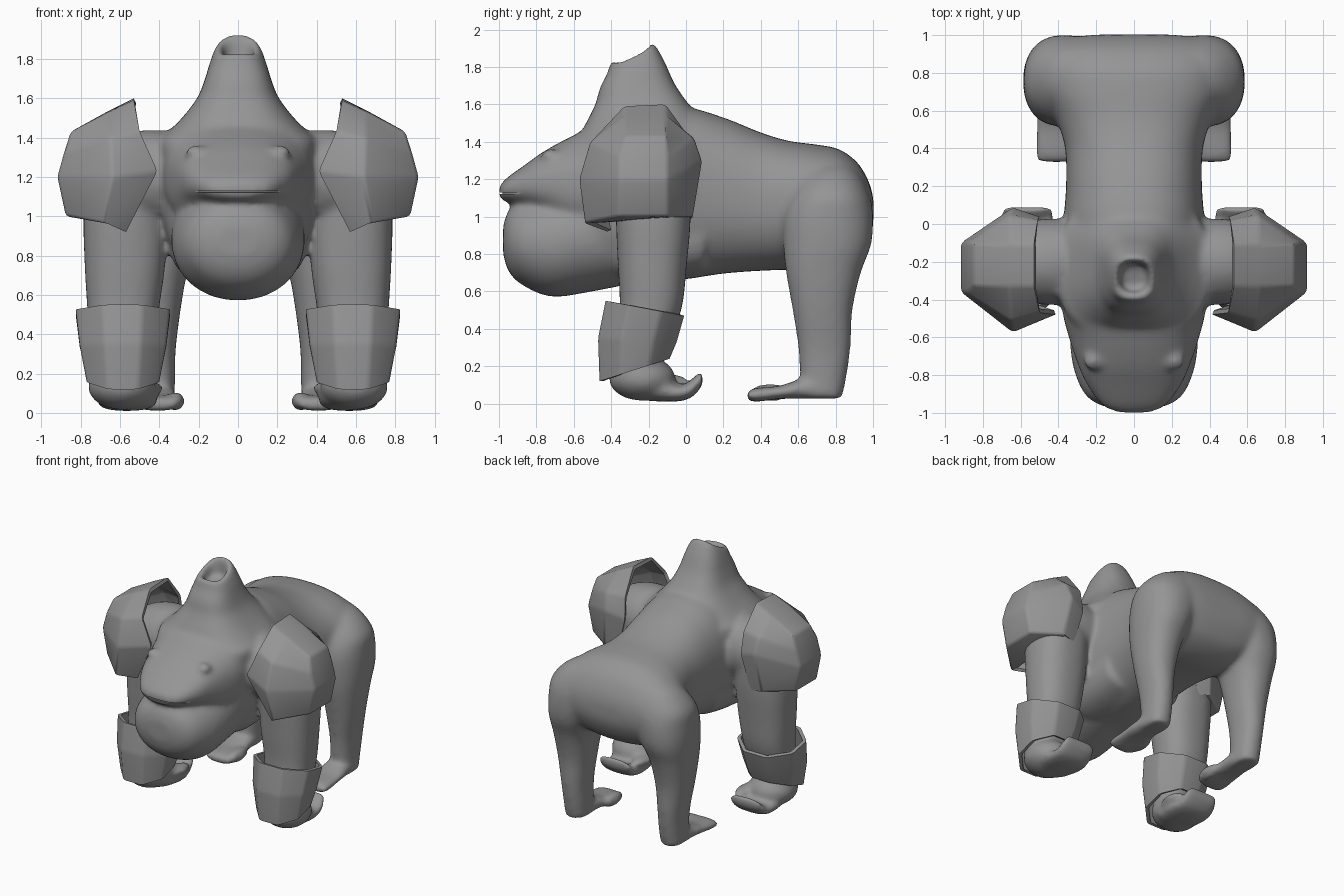
import bpy, bmesh, math
from mathutils import Vector, Matrix

if "Cube" in bpy.data.objects:
    bpy.data.objects.remove(bpy.data.objects["Cube"])

GREY = bpy.data.materials.new("plain_grey")
GREY.diffuse_color = (0.3, 0.3, 0.3, 1)
GREY.use_nodes = True
GREY.node_tree.nodes["Principled BSDF"].inputs["Base Color"].default_value = GREY.diffuse_color


def add_object(name, bm):
    bmesh.ops.recalc_face_normals(bm, faces=bm.faces)
    me = bpy.data.meshes.new(name)
    bm.to_mesh(me)
    bm.free()
    me.materials.append(GREY)
    ob = bpy.data.objects.new(name, me)
    bpy.context.collection.objects.link(ob)
    return ob


def refine(rows, k=5):
    """Catmull-Rom interpolation of section parameters."""
    out = []
    for i in range(len(rows) - 1):
        a, b, c, d = (rows[max(0, min(len(rows) - 1, i + j))] for j in (-1, 0, 1, 2))
        for s in range(k):
            t = s / k
            out.append([0.5 * (2*q + (r - p)*t + (2*p - 5*q + 4*r - s2)*t*t
                               + (3*q - p - 3*r + s2)*t**3)
                        for p, q, r, s2 in zip(a, b, c, d)])
    return out + [list(rows[-1])]


def skin(bm, rings, caps=True):
    vs = [[bm.verts.new(p) for p in r] for r in rings]
    n = len(vs[0])
    for a, b in zip(vs, vs[1:]):
        for i in range(n):
            bm.faces.new((a[i], a[(i+1) % n], b[(i+1) % n], b[i]))
    if caps:
        bm.faces.new(vs[0][::-1])
        bm.faces.new(vs[-1])
    return vs


def curve_pts(hu, hv, n, p):
    pts = []
    for i in range(n):
        c, s = math.cos(2*math.pi*i/n), math.sin(2*math.pi*i/n)
        pts.append((hu*math.copysign(abs(c)**(2/p), c), hv*math.copysign(abs(s)**(2/p), s)))
    return pts


def loft_y(bm, rows, x=0, n=48, p=2.4):
    """Rows: y, bottom z, top z, half width."""
    skin(bm, [[(x + u, y, (lo + hi)/2 + v) for u, v in curve_pts(w, (hi - lo)/2, n, p)]
              for y, lo, hi, w in refine(rows)])


def loft_z(bm, rows, side=1, n=48, p=2.4, sag=0):
    """Rows: z, x, y, half width, half depth, tilt."""
    skin(bm, [[(side*(x + u), y + v, z + t*v - sag*t*u*u) for u, v in curve_pts(hx, hy, n, p)]
              for z, x, y, hx, hy, t in refine(rows)])


def blob(bm, loc, size):
    bmesh.ops.create_uvsphere(bm, u_segments=32, v_segments=16, radius=1,
                              matrix=Matrix.Translation(loc) @ Matrix.Diagonal((*size, 1)))


body = bmesh.new()
# torso and rump
loft_y(body, [(-.6, .76, 1.3, .29), (-.45, .65, 1.45, .365), (-.2, .65, 1.52, .385),
              (0, .665, 1.58, .375), (.2, .695, 1.53, .36), (.4, .71, 1.45, .365),
              (.55, .715, 1.405, .41), (.7, .715, 1.385, .48), (.82, .74, 1.36, .49),
              (.92, .80, 1.285, .46), (.98, .90, 1.18, .37), (1.003, .98, 1.09, .2)], p=2.3)
# broad chest behind the jaw
loft_y(body, [(-.38, .67, 1.2, .33), (-.3, .65, 1.2, .35), (-.1, .665, 1.2, .35),
              (.1, .70, 1.2, .34)], p=3)
# upper face
loft_y(body, [(-1.0, 1.10, 1.16, .08), (-.96, 1.08, 1.205, .17), (-.85, 1.05, 1.285, .25),
              (-.75, 1.0, 1.355, .295), (-.6, .9, 1.435, .345), (-.45, .9, 1.5, .38),
              (-.2, .9, 1.5, .39)])
# heavy lower jaw
loft_y(body, [(-.978, .80, .95, .10), (-.95, .71, 1.03, .20), (-.88, .637, 1.09, .275),
              (-.72, .572, 1.14, .33), (-.5, .60, 1.2, .34), (-.2, .66, 1.2, .33)], p=2.05)
# tall crest with an open hollow at its tip
loft_z(body, [(1.2, 0, -.25, .37, .45, 0), (1.37, 0, -.235, .405, .38, 0),
              (1.43, 0, -.225, .355, .345, 0),
              (1.5, 0, -.22, .285, .315, 0), (1.6, 0, -.235, .208, .25, 0),
              (1.7, 0, -.26, .170, .20, .05), (1.8, 0, -.267, .143, .152, .2),
              (1.878, 0, -.29, .112, .115, .46), (1.862, 0, -.285, .08, .085, .45),
              (1.77, 0, -.28, .068, .072, .3)], p=2.7, sag=5)
for s in (1, -1):
    # brow bump and shoulder
    blob(body, (s*.215, -.725, 1.325), (.055, .05, .037))
    blob(body, (s*.44, -.2, 1.2), (.33, .23, .24))
    # arm
    loft_z(body, [(1.35, .5, -.2, .14, .13, 0), (1.2, .55, -.18, .21, .19, 0),
                  (1.0, .57, -.175, .215, .2, 0), (.75, .575, -.18, .205, .185, 0),
                  (.5, .585, -.19, .18, .165, 0), (.3, .59, -.25, .165, .14, 0),
                  (.15, .59, -.27, .15, .115, 0)], s)
    # curled hand and fingers
    blob(body, (s*.59, -.235, .135), (.175, .18, .12))
    loft_y(body, [(-.25, .02, .16, .14), (-.12, .01, .12, .155), (-.02, .015, .10, .15),
                  (.04, .04, .14, .145), (.09, .10, .185, .13)], s*.565)
    blob(body, (s*.44, -.10, .125), (.06, .11, .035))
    # leg
    loft_z(body, [(1.30, .20, .78, .10, .06, 0), (1.24, .25, .78, .20, .14, 0),
                  (1.12, .31, .77, .255, .21, 0),
                  (1.0, .36, .76, .225, .24, 0), (.85, .395, .755, .19, .235, 0),
                  (.7, .415, .735, .155, .20, 0), (.5, .42, .73, .125, .16, 0),
                  (.3, .415, .74, .097, .14, 0), (.15, .41, .735, .09, .125, 0),
                  (.03, .41, .73, .085, .105, 0)], s, p=2.25)
    # foot with inner toe
    loft_y(body, [(.325, .015, .07, .10), (.38, .01, .085, .115), (.5, .025, .095, .11),
                  (.62, .025, .13, .10), (.8, .025, .12, .08)], s*.41)
    blob(body, (s*.315, .45, .06), (.045, .11, .05))
body = add_object("body", body)
rm = body.modifiers.new("merge", 'REMESH')
rm.mode = 'VOXEL'
rm.voxel_size = .016
rm.use_smooth_shade = True
sm = body.modifiers.new("soften", 'SMOOTH')
sm.factor = .5
sm.iterations = 18

# shallow mouth groove following the lip
bm = bmesh.new()
lip = []
for i in range(25):
    t = math.radians(-64 + 128*i/24)
    lip.append([(.30*f*math.sin(t), -.72 - .28*f*math.cos(t), z)
                for f, z in ((.93, 1.122), (1.15, 1.120), (1.15, 1.130), (.93, 1.128))])
skin(bm, lip)
slit = add_object("mouth_cutter", bm)
slit.hide_render = True
slit.hide_viewport = True
cut = body.modifiers.new("mouth", 'BOOLEAN')
cut.operation = 'DIFFERENCE'
cut.object = slit


def armour(name, bm):
    """Thick shell with softened facets, mirrored to the other side."""
    ob = add_object(name, bm)
    be = ob.modifiers.new("soft_edges", 'BEVEL')
    be.width = .018
    be.segments = 2
    be.limit_method = 'ANGLE'
    be.angle_limit = math.radians(8)
    so = ob.modifiers.new("thickness", 'SOLIDIFY')
    so.thickness = .025
    so.offset = -1
    mi = ob.modifiers.new("mirror", 'MIRROR')
    mi.use_axis = (True, False, False)
    bpy.ops.object.select_all(action='DESELECT')
    bpy.context.view_layer.objects.active = ob
    ob.select_set(True)
    bpy.ops.object.convert(target='MESH')
    bpy.ops.object.shade_smooth_by_angle(angle=math.radians(40))


# shoulder pads: rim, widest ring, outer ring; each runs top, front, bottom, back
rim = [(.53, -.11, 1.6), (.53, -.33, 1.59), (.50, -.47, 1.43), (.41, -.48, 1.23),
       (.57, -.42, .92), (.57, .02, .98), (.50, .04, 1.25), (.51, .02, 1.42)]
wide = [(.66, -.11, 1.535), (.66, -.33, 1.53), (.65, -.515, 1.40), (.64, -.575, 1.2),
        (.68, -.545, .965), (.68, .04, 1.0), (.64, .09, 1.3), (.66, .045, 1.42)]
outer = [(.85, -.1, 1.43), (.85, -.33, 1.43), (.885, -.36, 1.32), (.918, -.36, 1.2),
         (.875, -.36, 1.0), (.875, -.1, 1.0), (.918, -.1, 1.2), (.885, -.1, 1.32)]
bm = bmesh.new()
v = skin(bm, [rim, wide, outer], caps=False)[2]
for q in ((0, 1, 2, 7), (7, 2, 3, 6), (6, 3, 4, 5)):
    bm.faces.new([v[i] for i in q])
# the underside stays open around the arm
bm.faces.ensure_lookup_table()
bmesh.ops.delete(bm, geom=[bm.faces[4]], context='FACES_ONLY')
armour("shoulder_pad", bm)

# wrist guards: eight-sided sleeves with sloping rims
bm = bmesh.new()
rings = []
for z, y, hx, hy, tilt in ((.51, -.22, .24, .21, -.19), (.34, -.26, .22, .21, -.05),
                           (.18, -.275, .185, .187, .32)):
    ring = []
    for i in range(8):
        a = math.pi*(i + .5)/4
        dy = hy*math.sin(a)/math.cos(math.pi/8)
        ring.append((.585 + hx*math.cos(a)/math.cos(math.pi/8), y + dy, z + tilt*dy))
    rings.append(ring)
skin(bm, rings, caps=False)
armour("wrist_guard", bm)
